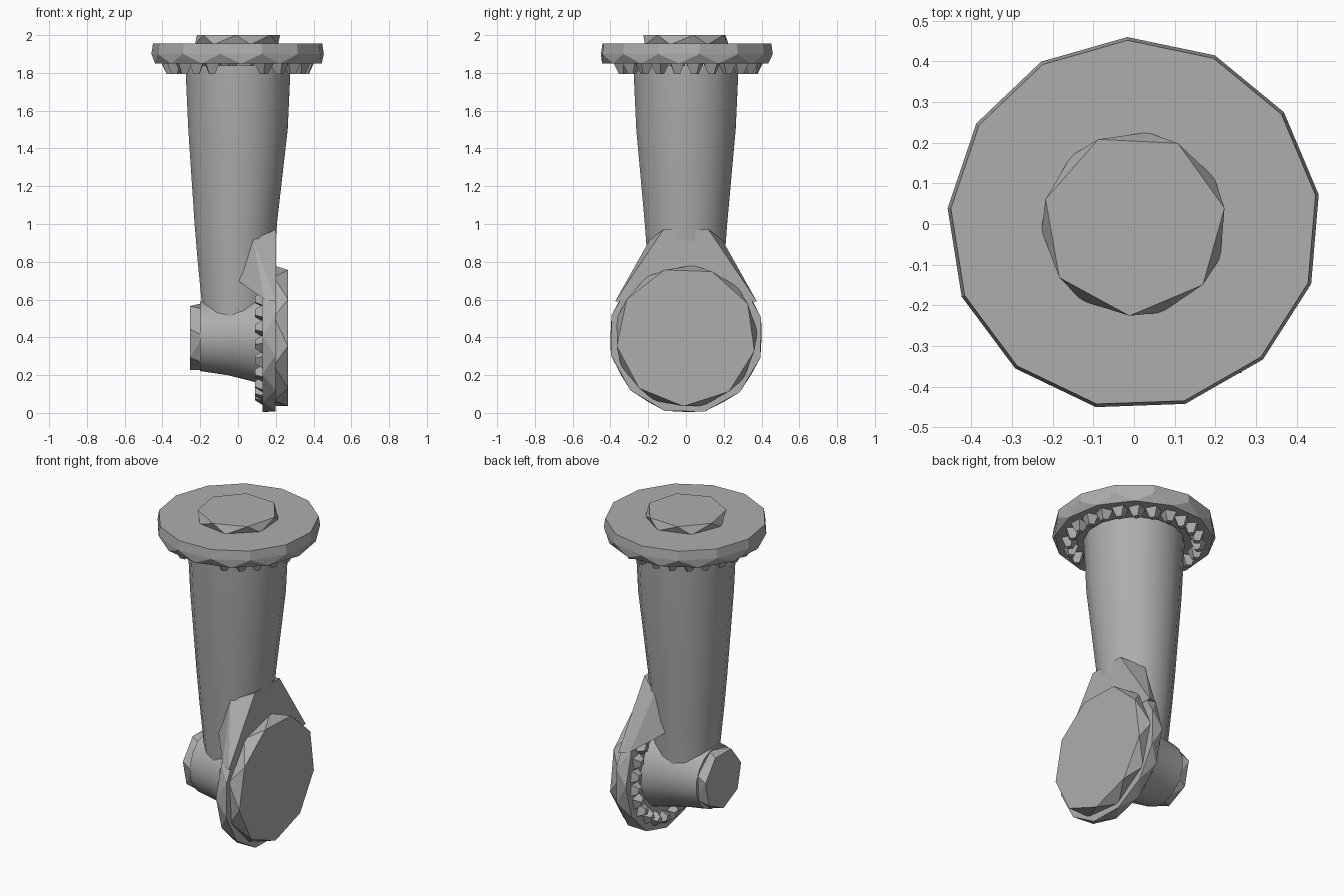
import bpy, bmesh, math, random
from mathutils import Matrix, Vector

random.seed(4)
if "Cube" in bpy.data.objects:
    bpy.data.objects.remove(bpy.data.objects["Cube"], do_unlink=True)

grey = bpy.data.materials.new("cast grey")
grey.use_nodes = True
tone = (0.42, 0.42, 0.42, 1)
grey.diffuse_color = tone
grey.node_tree.nodes["Principled BSDF"].inputs["Base Color"].default_value = tone

UP = Matrix.Identity(4)
# turns a part built along z so that it points along +x at the outlet height
SIDE = Matrix.Translation((0, 0, 0.405)) @ Matrix.Rotation(math.pi / 2, 4, 'Y')


def finish(name, bm, smooth=None):
    bmesh.ops.recalc_face_normals(bm, faces=bm.faces)
    mesh = bpy.data.meshes.new(name)
    bm.to_mesh(mesh)
    bm.free()
    mesh.materials.append(grey)
    ob = bpy.data.objects.new(name, mesh)
    bpy.context.collection.objects.link(ob)
    if smooth:
        bpy.ops.object.select_all(action='DESELECT')
        bpy.context.view_layer.objects.active = ob
        ob.select_set(True)
        bpy.ops.object.shade_smooth_by_angle(angle=math.radians(smooth))
    return ob


def ring(r, z, n, phase=0, cx=0):
    return [Vector((cx + r * math.cos(a), r * math.sin(a), z))
            for a in (math.radians(phase) + math.tau * i / n for i in range(n))]


def hull(name, points, frame=UP):
    """Faceted convex solid around the points."""
    bm = bmesh.new()
    for p in points:
        bm.verts.new(frame @ Vector(p))
    res = bmesh.ops.convex_hull(bm, input=bm.verts)
    bmesh.ops.delete(bm, geom=list({v for v in res["geom_interior"]}), context='VERTS')
    bmesh.ops.dissolve_limit(bm, angle_limit=0.02, verts=bm.verts, edges=bm.edges)
    return finish(name, bm)


def loft(name, rings, frame=UP, smooth=40):
    """Capped tube through rings with equal numbers of points."""
    bm = bmesh.new()
    loops = [[bm.verts.new(frame @ p) for p in r] for r in rings]
    n = len(loops[0])
    for a, b in zip(loops, loops[1:]):
        for i in range(n):
            j = (i + 1) % n
            bm.faces.new((a[i], a[j], b[j], b[i]))
    bm.faces.new(loops[0])
    bm.faces.new(loops[-1])
    return finish(name, bm, smooth)


def bolts(name, count, radius, z0, z1, skip, frame=UP):
    """Circle of rough, pointed bolt heads, left out where skip(angle) is true."""
    bm = bmesh.new()
    for i in range(count):
        a = math.tau * (i + 0.5) / count
        if skip(math.degrees(a)):
            continue
        spot = (Matrix.Rotation(a, 4, 'Z') @ Matrix.Translation((radius, 0, (z0 + z1) / 2))
                @ Matrix.Rotation(random.uniform(0, 1.5), 4, 'Z'))
        bmesh.ops.create_cone(bm, cap_ends=True, segments=4, radius1=0.022,
                              radius2=0.052, depth=z1 - z0, matrix=frame @ spot)
    return finish(name, bm)


# Top flange with its raised centre and bolts
hull("top_flange", ring(0.445, 1.85, 13, 23) + ring(0.46, 1.9, 13, 9) + ring(0.452, 1.955, 13, 9))
hull("top_boss", ring(0.228, 1.95, 7, 30) + ring(0.226, 2.0, 7, 10))
bolts("top_bolts", 24, 0.36, 1.795, 1.855, lambda d: abs(d - 270) < 14)

# Tapered upright pipe
loft("upright_pipe", [ring(r, z, 16, 11, cx) for z, r, cx in (
    (0.42, 0.182, -0.005), (0.55, 0.187, -0.005), (0.8, 0.207, -0.01),
    (1.0, 0.222, -0.012), (1.5, 0.268, 0), (1.84, 0.284, 0))])

# Outlet pipe flaring sideways from the foot of the upright
loft("outlet_pipe", [ring(r, z, 16, 11) for z, r in (
    (-0.2, 0.187), (-0.05, 0.21), (0.15, 0.262))], SIDE)
hull("end_cap", ring(0.178, -0.255, 7, 0) + ring(0.182, -0.185, 7, 12), SIDE)

# Side flange with its raised face and bolts
hull("side_flange", ring(0.4, 0.13, 12, 0) + ring(0.41, 0.198, 12, 14), SIDE)
hull("side_boss", ring(0.378, 0.19, 9, 14) + ring(0.37, 0.265, 9, 38), SIDE)
bolts("side_bolts", 24, 0.32, 0.09, 0.135, lambda d: abs(d - 180) < 30, SIDE)

# Web joining the upright to the side flange
half = [(0.2, 0.12, 0.97), (0.2, 0.22, 0.78), (0.2, 0.375, 0.59),
        (0.14, 0.35, 0.6), (0.0, 0.19, 0.7), (0.08, 0.19, 0.92)]
hull("neck_web", half + [(x, -y, z) for x, y, z in half])
